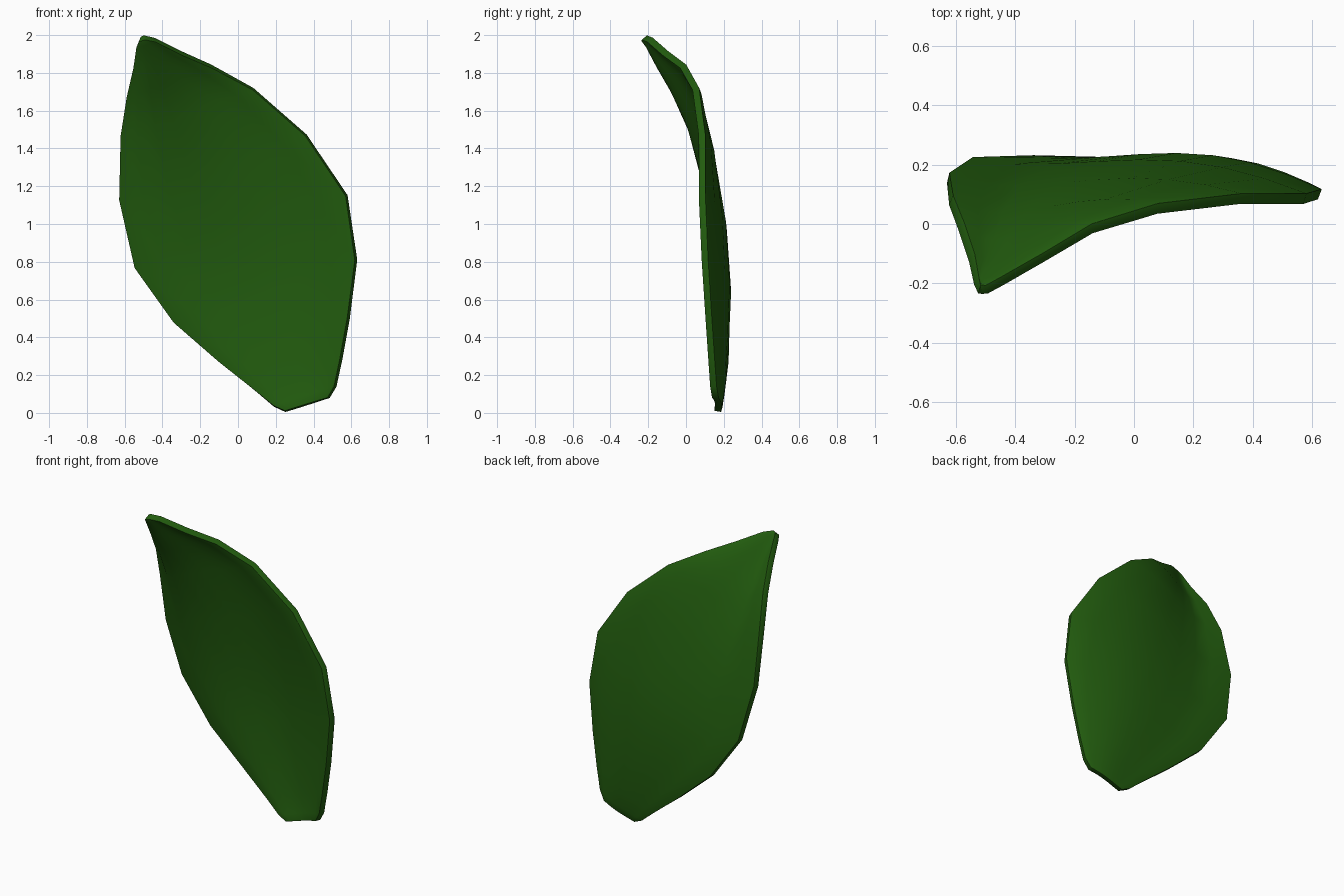
import bpy
import bmesh
import math
from mathutils import Vector

default_cube = bpy.data.objects.get("Cube")
if default_cube:
    bpy.data.objects.remove(default_cube, do_unlink=True)

COLUMNS = 8        # strips across the blade
THICKNESS = 0.037

# Ribs from tip to base: left rim point, right rim point,
# backward sag at the midrib, forward swell of the left half
RIBS = [
    ((-.52, -.22, 1.977), (-.495, -.22, 1.987), 0, 0),
    ((-.53, -.19, 1.945), (-.44, -.19, 1.975), 0, .01),
    ((-.545, -.115, 1.83), (-.3, -.11, 1.905), .01, .035),
    ((-.58, -.01, 1.68), (-.14, -.015, 1.835), .015, .065),
    ((-.615, .08, 1.47), (.08, .052, 1.715), .025, .065),
    ((-.625, .155, 1.13), (.36, .085, 1.47), .048, .05),
    ((-.545, .207, .77), (.575, .085, 1.15), .077, .03),
    ((-.34, .213, .48), (.625, .1, .81), .078, .015),
    ((-.1, .207, .27), (.585, .12, .5), .055, .01),
    ((.1, .187, .11), (.545, .135, .28), .036, 0),
    ((.19, .175, .035), (.515, .145, .14), .022, 0),
    ((.25, .168, .008), (.48, .155, .08), .01, 0),
]


def make_material(name, colour):
    material = bpy.data.materials.new(name)
    material.use_nodes = True
    material.diffuse_color = colour
    shader = material.node_tree.nodes["Principled BSDF"]
    shader.inputs["Base Color"].default_value = colour
    shader.inputs["Roughness"].default_value = 0.8
    return material


def rib_point(left, right, sag, swell, t):
    """Point across a rib: swells forward on the left, sags at the midrib."""
    point = Vector(left).lerp(Vector(right), t)
    point.y += sag * math.sin(math.pi * t ** 1.3)
    point.y -= swell * 1.5 * math.sin(math.pi * t ** 0.75) * (1 - t)
    return point


# Leaf blade: a folded sheet lofted through the ribs
bm = bmesh.new()
grid = [
    [bm.verts.new(rib_point(*rib, i / COLUMNS)) for i in range(COLUMNS + 1)]
    for rib in RIBS
]
for upper, lower in zip(grid, grid[1:]):
    for i in range(COLUMNS):
        bm.faces.new((upper[i], lower[i], lower[i + 1], upper[i + 1]))
bm.normal_update()

mesh = bpy.data.meshes.new("leaf_blade")
bm.to_mesh(mesh)
bm.free()
leaf = bpy.data.objects.new("leaf_blade", mesh)
bpy.context.collection.objects.link(leaf)
mesh.materials.append(make_material("leaf green", (.016, .107, .0045, 1)))

# Leaf thickness with a softened rim
solid = leaf.modifiers.new("thickness", 'SOLIDIFY')
solid.thickness = THICKNESS
solid.offset = 0
rim = leaf.modifiers.new("soft rim", 'BEVEL')
rim.width = 0.01
rim.segments = 2
rim.limit_method = 'ANGLE'
rim.angle_limit = math.radians(50)

bpy.ops.object.select_all(action='DESELECT')
leaf.select_set(True)
bpy.context.view_layer.objects.active = leaf
bpy.ops.object.shade_smooth()
